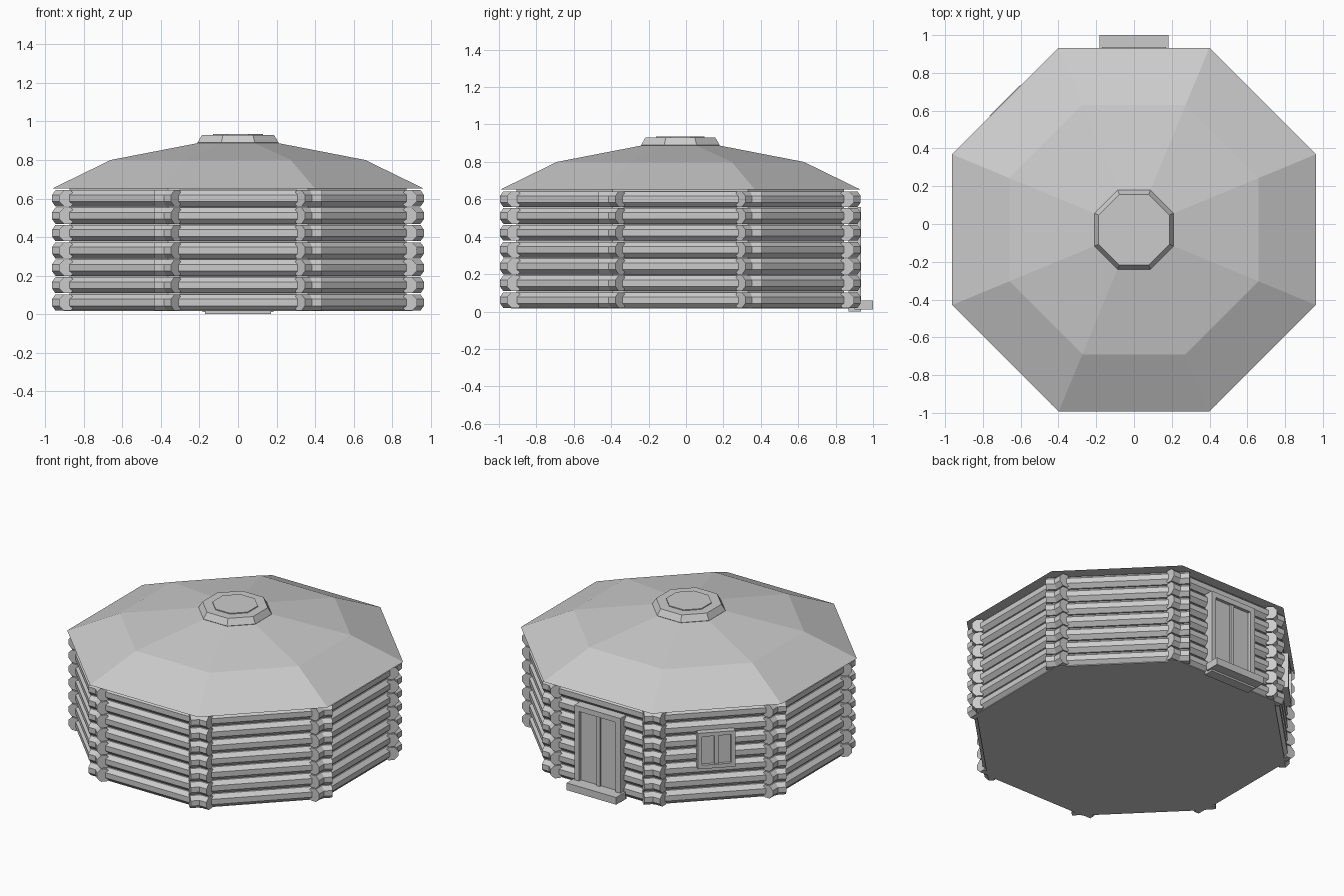
import bpy, bmesh
from math import pi, cos, sin, tan
from mathutils import Matrix, Vector

if "Cube" in bpy.data.objects:
    bpy.data.objects.remove(bpy.data.objects["Cube"])

CY = -0.03                 # centre of the octagon in y
A = 0.885                  # wall centre line to middle of house
T8 = tan(pi / 8)


def finish(name, bm):
    bmesh.ops.recalc_face_normals(bm, faces=bm.faces)
    me = bpy.data.meshes.new(name)
    bm.to_mesh(me)
    bm.free()
    ob = bpy.data.objects.new(name, me)
    bpy.context.collection.objects.link(ob)
    return ob


def octagon_loft(name, rings):
    """Closed octagonal solid from (apothem, z) rings, flats facing the axes."""
    bm = bmesh.new()
    loops = []
    for a, z in rings:
        r = a / cos(pi / 8)
        loops.append([bm.verts.new((r * cos(pi / 8 + k * pi / 4),
                                    CY + r * sin(pi / 8 + k * pi / 4), z)) for k in range(8)])
    for lo, hi in zip(loops, loops[1:]):
        for k in range(8):
            n = (k + 1) % 8
            bm.faces.new((lo[k], lo[n], hi[n], hi[k]))
    bm.faces.new(loops[0][::-1])
    bm.faces.new(loops[-1])
    return finish(name, bm)


def wall_matrix(angle):
    """Local x runs along the wall, local y points outwards."""
    return Matrix.Translation((0, CY, 0)) @ Matrix.Rotation(angle - pi / 2, 4, 'Z')


def boxes(name, angle, parts):
    """Boxes in wall space: (x0, x1, y0, y1, z0, z1)."""
    bm = bmesh.new()
    for x0, x1, y0, y1, z0, z1 in parts:
        m = Matrix.Translation(((x0 + x1) / 2, (y0 + y1) / 2, (z0 + z1) / 2))
        m = m @ Matrix.Diagonal((x1 - x0, y1 - y0, z1 - z0, 1))
        bmesh.ops.create_cube(bm, size=1, matrix=wall_matrix(angle) @ m)
    return finish(name, bm)


def frame_parts(w, z0, z1, bar, y0, y1):
    """Rectangular frame with a thin centre post."""
    return [(-w, -w + bar, y0, y1, z0, z1), (w - bar, w, y0, y1, z0, z1),
            (-w + bar, w - bar, y0, y1, z1 - bar, z1),
            (-w + bar, w - bar, y0, y1, z0, z0 + bar),
            (-0.012, 0.012, y0, y1 - 0.008, z0 + bar, z1 - bar)]


# Log walls: seven octagonal logs per side, crossing at the corners
half = A * T8 + 0.07
for side in range(8):
    bm = bmesh.new()
    for row in range(7):
        m = (wall_matrix(side * pi / 4) @ Matrix.Translation((0, A, 0.061 + row * 0.09))
             @ Matrix.Rotation(pi / 2, 4, 'Y') @ Matrix.Rotation(pi / 8, 4, 'Z'))
        bmesh.ops.create_cone(bm, cap_ends=True, segments=8, radius1=0.0455,
                              radius2=0.0455, depth=2 * half, matrix=m)
    finish(f"log_wall_{side}", bm)

# Filling behind the logs, and the floor
octagon_loft("wall_core", [(0.875, 0.03), (0.875, 0.655)])
octagon_loft("floor", [(0.905, 0.017), (0.905, 0.03)])

# Two-pitch roof and smoke-hole cap
octagon_loft("roof", [(0.963, 0.652), (0.66, 0.80), (0.18, 0.893)])
octagon_loft("roof_cap", [(0.20, 0.875), (0.21, 0.89), (0.187, 0.93)])
octagon_loft("cap_lid", [(0.13, 0.925), (0.13, 0.936)])

# Double door on the back wall, with a step
boxes("door_frame", pi / 2, frame_parts(0.17, 0.0, 0.56, 0.035, 0.90, 0.966))
boxes("door_leaves", pi / 2, [(-0.14, 0.14, 0.90, 0.945, 0.02, 0.54)])
boxes("door_step", pi / 2, [(-0.183, 0.183, 0.93, 1.03, 0.012, 0.06)])

# Window on the back-left wall
WIN = 3 * pi / 4
boxes("window_frame", WIN, frame_parts(0.115, 0.26, 0.50, 0.025, 0.90, 0.968))
boxes("window_panes", WIN, [(-0.1, 0.1, 0.90, 0.948, 0.27, 0.49)])
